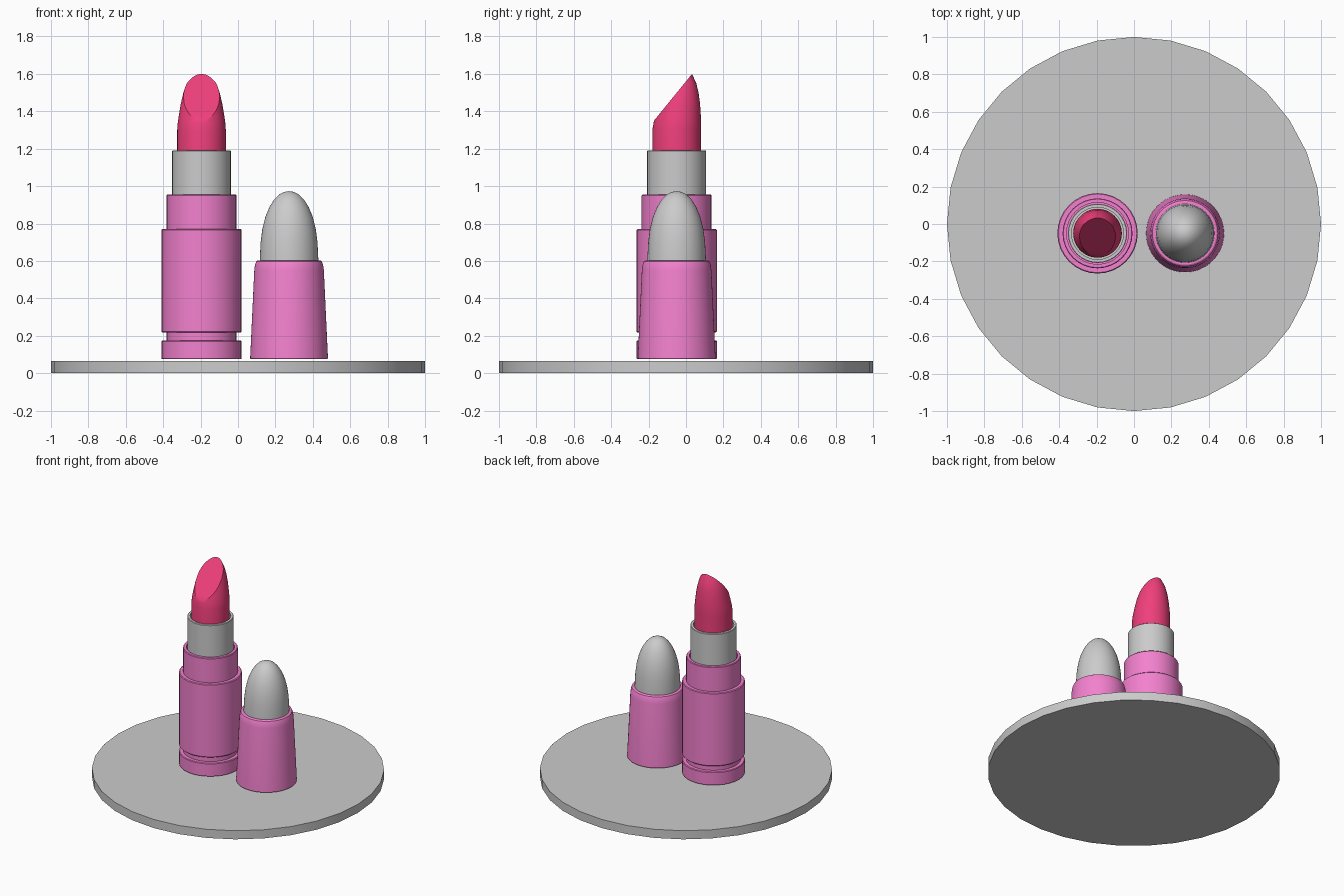
import bpy, bmesh, math
from mathutils import Vector

if "Cube" in bpy.data.objects:
    bpy.data.objects.remove(bpy.data.objects["Cube"])


def material(name, rgb):
    m = bpy.data.materials.new(name)
    m.diffuse_color = (*rgb, 1)
    m.use_nodes = True
    m.node_tree.nodes["Principled BSDF"].inputs["Base Color"].default_value = m.diffuse_color
    return m


PINK = material("pink", (0.9, 0.22, 0.62))
RED = material("red", (0.87, 0.05, 0.2))


def lathe(name, profile, x, y, sides=32, mat=None, edit=None):
    """Revolve an (r, z) profile around a vertical axis; r = 0 makes a pole."""
    bm = bmesh.new()
    rings = []
    for r, z in profile:
        if r == 0:
            rings.append([bm.verts.new((0, 0, z))] * sides)
        else:
            rings.append([bm.verts.new((r * math.cos(a), r * math.sin(a), z))
                          for a in (2 * math.pi * i / sides for i in range(sides))])
    for lo, hi in zip(rings, rings[1:]):
        for i in range(sides):
            j = (i + 1) % sides
            corners = list(dict.fromkeys((lo[i], lo[j], hi[j], hi[i])))
            if len(corners) > 2:
                bm.faces.new(corners)
    if edit:
        edit(bm)
    bmesh.ops.recalc_face_normals(bm, faces=bm.faces)
    mesh = bpy.data.meshes.new(name)
    bm.to_mesh(mesh)
    bm.free()
    ob = bpy.data.objects.new(name, mesh)
    ob.location = (x, y, 0)
    bpy.context.collection.objects.link(ob)
    if mat:
        mesh.materials.append(mat)
    bpy.ops.object.select_all(action='DESELECT')
    ob.select_set(True)
    bpy.context.view_layer.objects.active = ob
    bpy.ops.object.shade_smooth_by_angle(angle=math.radians(30))
    return ob


def slant_cut(bm):
    """Lean the bullet backwards a little, then slice its front at an angle."""
    for v in bm.verts:
        v.co.y += max(0, v.co.z - 1.3) * 0.1
    a, b = Vector((0, -0.1, 1.376)), Vector((0, 0.08, 1.597))
    normal = (b - a).cross(Vector((-1, 0, 0)))
    if normal.z < 0:
        normal.negate()
    bmesh.ops.bisect_plane(bm, geom=bm.verts[:] + bm.edges[:] + bm.faces[:],
                           plane_co=a, plane_no=normal, clear_outer=True)
    rim = [e for e in bm.edges if e.is_boundary]
    bmesh.ops.holes_fill(bm, edges=rim, sides=0)


# Display disc
lathe("display_disc", [(0, 0), (1, 0), (1, 0.065), (0, 0.065)], 0, 0)

# Lipstick case: grooved foot, body and inner sleeve
X, Y = -0.195, -0.05
lathe("case", [(0, 0.075), (0.212, 0.075), (0.215, 0.08), (0.215, 0.17), (0.211, 0.175),
               (0.187, 0.175), (0.187, 0.218), (0.211, 0.218), (0.215, 0.223),
               (0.215, 0.765), (0.21, 0.77), (0.187, 0.77), (0.187, 0.95), (0.183, 0.955),
               (0.165, 0.955), (0.165, 0.92), (0, 0.92)], X, Y, 32, PINK)

# Metal tube with a hollow rim
lathe("metal_tube", [(0, 0.9), (0.158, 0.9), (0.158, 1.187), (0.155, 1.19), (0.139, 1.19),
                     (0.139, 1.1), (0, 1.1)], X, Y)

# Lipstick bullet
lathe("bullet", [(0, 1.05), (0.13, 1.05), (0.13, 1.3), (0.127, 1.34), (0.121, 1.38),
                 (0.111, 1.44), (0.097, 1.5), (0.08, 1.55), (0.052, 1.6), (0, 1.65)],
      X, Y, 48, RED, slant_cut)

# Cap: tapered pink skirt and metal dome
CX = 0.273
lathe("cap_skirt", [(0, 0.075), (0.205, 0.075), (0.208, 0.08), (0.186, 0.55), (0.182, 0.58),
                    (0.175, 0.598), (0.167, 0.603), (0, 0.603)], CX, Y, 64, PINK)
lathe("cap_dome", [(0, 0.55), (0.158, 0.55), (0.156, 0.62), (0.152, 0.7), (0.143, 0.77),
                   (0.127, 0.835), (0.105, 0.888), (0.08, 0.928), (0.053, 0.955),
                   (0.026, 0.969), (0, 0.973)], CX, Y, 64)
